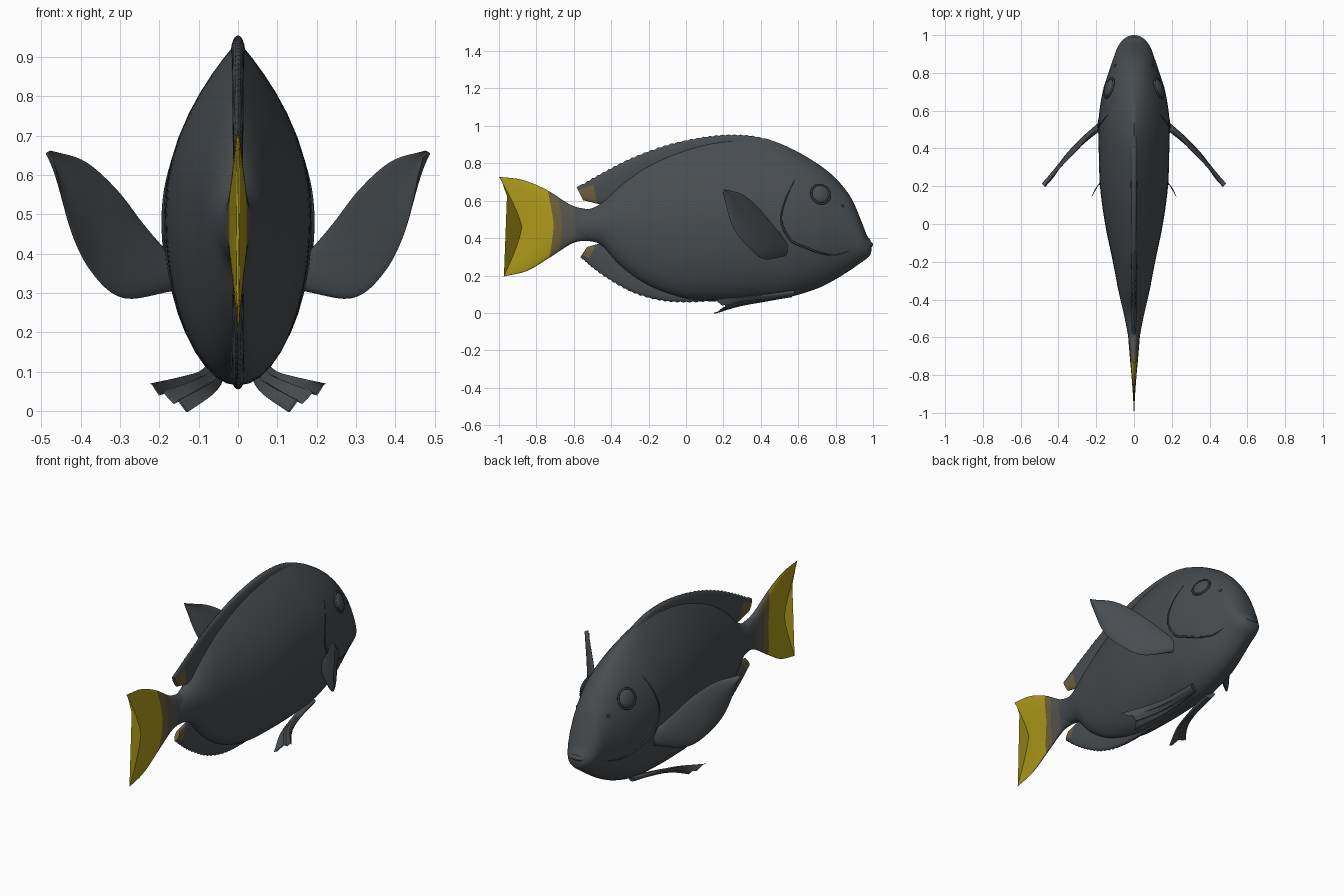
import bpy, bmesh, math
from mathutils import Vector, Matrix

if "Cube" in bpy.data.objects:
    bpy.data.objects.remove(bpy.data.objects["Cube"])


def material(name, rgb):
    m = bpy.data.materials.new(name)
    m.diffuse_color = (*rgb, 1)
    m.use_nodes = True
    m.node_tree.nodes["Principled BSDF"].inputs["Base Color"].default_value = m.diffuse_color
    return m


SLATE = material("slate grey", (0.066, 0.074, 0.081))
DARK = material("dark crease", (0.038, 0.043, 0.048))
YELLOW = material("tail yellow", (0.42, 0.32, 0.010))
BROWN = material("olive brown", (0.15, 0.115, 0.045))
TAUPE = material("taupe grey", (0.095, 0.088, 0.075))


def spline(pts, u):
    """Smooth curve through points, u from 0 to 1."""
    pts = [Vector(p) for p in pts]
    s = min(max(u, 0), 1) * (len(pts) - 1)
    i = min(int(s), len(pts) - 2)
    f = s - i
    a, b = pts[i], pts[i + 1]
    p = pts[i - 1] if i else a * 2 - b
    q = pts[i + 2] if i + 2 < len(pts) else b * 2 - a
    return 0.5 * (2 * a + (b - p) * f + (2 * p - 5 * a + 4 * b - q) * f * f
                  + (3 * a - p - 3 * b + q) * f ** 3)


def finish(name, bm, mats, mirror=False, angle=50):
    bmesh.ops.remove_doubles(bm, verts=bm.verts, dist=0.0002)
    bmesh.ops.recalc_face_normals(bm, faces=bm.faces)
    me = bpy.data.meshes.new(name)
    bm.to_mesh(me)
    bm.free()
    for m in mats:
        me.materials.append(m)
    me.shade_smooth()
    me.set_sharp_from_angle(angle=math.radians(angle))
    ob = bpy.data.objects.new(name, me)
    bpy.context.collection.objects.link(ob)
    if mirror:
        ob.modifiers.new("mirror", 'MIRROR').use_axis = (True, False, False)
    return ob


def loft(name, rings, mats=(SLATE,), rule=None, mirror=False):
    """Skin closed rings; rule(i, k) gives the material of each face."""
    bm = bmesh.new()
    vs = [[bm.verts.new(p) for p in r] for r in rings]
    n = len(rings[0])
    for i in range(len(vs) - 1):
        for k in range(n):
            f = bm.faces.new((vs[i][k], vs[i][(k + 1) % n],
                              vs[i + 1][(k + 1) % n], vs[i + 1][k]))
            if rule:
                f.material_index = rule(i, k)
    for end, i in ((vs[0], 0), (vs[-1], len(vs) - 2)):
        f = bm.faces.new(end)
        if rule:
            f.material_index = rule(i, n // 4)
    return finish(name, bm, mats, mirror)


def fin(name, edge_a, edge_b, normal, thick, mats=(SLATE,), rule=None,
        shift=None, mirror=False, cols=40, rows=12):
    """Thin lens-shaped sheet between two edges; rule(u, t), t=1 on edge_a."""
    nrm = Vector(normal).normalized()
    loop = [(-math.cos(math.pi * j / rows), 1) for j in range(rows)]
    loop += [(math.cos(math.pi * j / rows), -1) for j in range(rows)]
    rings = []
    for i in range(cols + 1):
        u = i / cols
        a, b = spline(edge_a, u), spline(edge_b, u)
        h = thick[0] + (thick[1] - thick[0]) * u
        ring = []
        for t, side in loop:
            p = b.lerp(a, (t + 1) / 2)
            if shift:
                p = p + Vector(shift(u, t, i))
            ring.append(p + nrm * side * h * math.sqrt(max(0, 1 - t * t)))
        rings.append(ring)

    def face_rule(i, k):
        t = (loop[k][0] + loop[(k + 1) % len(loop)][0]) / 2
        return rule((i + 0.5) / cols, t)
    return loft(name, rings, mats, face_rule if rule else None, mirror)


# Body stations: y, bottom z, top z, half width, top section power
STATIONS = [
    (-0.62, 0.405, 0.545, 0.026, 0.6), (-0.52, 0.385, 0.555, 0.045, 0.6),
    (-0.45, 0.36, 0.59, 0.06, 0.7), (-0.35, 0.25, 0.69, 0.083, 0.85),
    (-0.20, 0.145, 0.805, 0.112, 1.0), (0.0, 0.075, 0.89, 0.153, 1.0),
    (0.20, 0.065, 0.935, 0.18, 1.0), (0.40, 0.07, 0.935, 0.187, 0.95),
    (0.55, 0.085, 0.885, 0.188, 0.8), (0.70, 0.13, 0.80, 0.166, 0.62),
    (0.80, 0.18, 0.72, 0.135, 0.55), (0.88, 0.23, 0.62, 0.108, 0.5),
    (0.93, 0.265, 0.51, 0.09, 0.5), (0.965, 0.29, 0.42, 0.068, 0.5),
    (0.985, 0.31, 0.39, 0.045, 0.5), (0.992, 0.335, 0.365, 0.015, 0.5)]


def station(y):
    """Body station at a given y."""
    lo, hi = 0.0, 1.0
    for _ in range(30):
        mid = (lo + hi) / 2
        if spline5(mid)[0] < y:
            lo = mid
        else:
            hi = mid
    return spline5(lo)


def spline5(u):
    a = spline([s[:3] for s in STATIONS], u)
    b = spline([(s[0], s[3], s[4]) for s in STATIONS], u)
    return a[0], a[1], a[2], b[1], b[2]


def on_body(y, z, lift=0.0):
    """Point on the right flank."""
    _, b, t, w, p = station(y)
    v = (z - (b + t) / 2) / ((t - b) / 2)
    return Vector((w * max(0, 1 - v * v) ** (p if v > 0 else 0.5) + lift, y, z))


body_rings = []
for i in range(76):
    y, b, t, w, p = spline5(i / 75)
    ring = []
    for k in range(40):
        a = math.tau * k / 40
        c, s = math.cos(a), math.sin(a)
        x = math.copysign(w * abs(c) ** (2 * p if s > 0 else 1), c)
        ring.append((x, y, (b + t) / 2 + s * (t - b) / 2))
    body_rings.append(ring)
loft("body", body_rings)


# Dorsal and anal fins with finely notched edges and brown rear patches
def notched(sign):
    return lambda u, t, i: (0, 0, sign * 0.006 * (i % 2) * (t > 0.9) * (0.15 < u < 0.97))


def rear_patch(u, t):
    return 1 if u > 0.915 and t < 0.55 else 0


dorsal_edge = [(0, 0.60, 0.855), (0, 0.42, 0.935), (0, 0.25, 0.955), (0, 0.08, 0.94),
               (0, -0.1, 0.90), (0, -0.28, 0.835), (0, -0.44, 0.755), (0, -0.585, 0.672)]
dorsal_root = [(0, 0.58, 0.80), (0, 0.42, 0.86), (0, 0.25, 0.87), (0, 0.08, 0.85),
               (0, -0.1, 0.78), (0, -0.28, 0.68), (0, -0.42, 0.585), (0, -0.55, 0.602)]
fin("dorsal_fin", dorsal_edge, dorsal_root, (1, 0, 0), (0.02, 0.012),
    (SLATE, BROWN), rear_patch, notched(-1), cols=72)
anal_edge = [(0, 0.30, 0.068), (0, 0.15, 0.062), (0, 0.0, 0.055), (0, -0.14, 0.065),
             (0, -0.28, 0.105), (0, -0.40, 0.17), (0, -0.50, 0.24), (0, -0.565, 0.298)]
anal_root = [(0, 0.30, 0.12), (0, 0.15, 0.13), (0, 0.0, 0.14), (0, -0.14, 0.18),
             (0, -0.28, 0.26), (0, -0.38, 0.34), (0, -0.45, 0.37), (0, -0.53, 0.352)]
fin("anal_fin", anal_edge, anal_root, (1, 0, 0), (0.02, 0.012),
    (SLATE, BROWN), rear_patch, notched(1), cols=60)


# Tail fin: grey root, taupe and brown bands, yellow blade, dark rim
def tail_bands(u, t):
    if abs(t) > 0.97 or u < 0.23:
        return 0
    return 1 if u < 0.40 else 2 if u < 0.51 else 3


tail_top = [(0, -0.50, 0.55), (0, -0.61, 0.575), (0, -0.74, 0.655),
            (0, -0.87, 0.71), (0, -1.0, 0.728)]
tail_low = [(0, -0.50, 0.385), (0, -0.60, 0.375), (0, -0.73, 0.295),
            (0, -0.85, 0.225), (0, -0.975, 0.195)]
fin("tail_fin", tail_top, tail_low, (1, 0, 0), (0.04, 0.004),
    (SLATE, TAUPE, BROWN, YELLOW), tail_bands,
    lambda u, t, i: (0, 0.11 * u * u * (1 - abs(t) ** 1.3), 0), cols=48, rows=20)

# Pectoral fins, swept out and back
pec_top = [(0.165, 0.53, 0.385), (0.24, 0.462, 0.475), (0.31, 0.385, 0.565),
           (0.39, 0.30, 0.635), (0.475, 0.20, 0.662)]
pec_low = [(0.165, 0.53, 0.305), (0.29, 0.42, 0.287), (0.37, 0.335, 0.35),
           (0.425, 0.25, 0.46), (0.47, 0.196, 0.645)]
fin("pectoral_fin", pec_top, pec_low, (0.74, 0.67, 0), (0.02, 0.005), mirror=True,
    shift=lambda u, t, i: (0.012 * u * (1 - t * t), 0.012 * u * (1 - t * t), 0))

# Pelvic fins, spread flat below the belly
pel_out = [(0.08, 0.58, 0.115), (0.105, 0.42, 0.095), (0.15, 0.28, 0.082), (0.225, 0.14, 0.065)]
pel_in = [(0.035, 0.56, 0.09), (0.045, 0.42, 0.065), (0.07, 0.28, 0.04), (0.125, 0.145, 0.003)]
fin("pelvic_fin", pel_out, pel_in, (-0.5, 0, 0.87), (0.016, 0.003), mirror=True,
    shift=lambda u, t, i: (0, 0.07 * u ** 3 * (1 - t * t), 0.008 * u * math.sin(9 * t)))


# Fine creases on the head
def crease(name, path, radius):
    rings = []
    for i in range(41):
        u = i / 40
        c = spline(path, u)
        d = spline(path, min(u + 0.01, 1)) - spline(path, max(u - 0.01, 0))
        side = Vector((0, -d.z, d.y)).normalized()
        c = on_body(c.y, c.z)
        r = radius * (0.2 + 0.8 * math.sin(math.pi * u))
        rings.append([c + r * (math.cos(a) * Vector((1, 0, 0)) + math.sin(a) * side)
                      for a in (math.tau * k / 8 for k in range(8))])
    loft(name, rings, (DARK,), mirror=True)


crease("gill_crease", [(0, 0.58, 0.71), (0, 0.53, 0.60), (0, 0.51, 0.49), (0, 0.56, 0.39),
                       (0, 0.64, 0.35), (0, 0.72, 0.32), (0, 0.80, 0.31), (0, 0.87, 0.33)], 0.006)


# Eyes, eye rims and nostrils seated on the flanks
def seat(y, z):
    du = on_body(y + 0.02, z) - on_body(y - 0.02, z)
    dv = on_body(y, z + 0.02) - on_body(y, z - 0.02)
    rot = du.cross(dv).to_track_quat('Z', 'Y').to_matrix().to_4x4()
    return Matrix.Translation(on_body(y, z)) @ rot


def dome(name, mat, matrix, size, mirror=True):
    bm = bmesh.new()
    bmesh.ops.create_uvsphere(bm, u_segments=24, v_segments=14, radius=1,
                              matrix=matrix @ Matrix.Diagonal((*size, 1)))
    finish(name, bm, (mat,), mirror)


eye = seat(0.72, 0.635)
dome("eye", SLATE, eye, (0.049, 0.049, 0.018))
rim = [[eye @ Vector(((0.053 + 0.006 * math.cos(b)) * math.cos(a),
                      (0.053 + 0.006 * math.cos(b)) * math.sin(a), 0.006 * math.sin(b)))
        for b in (math.tau * k / 8 for k in range(8))]
       for a in (math.tau * i / 32 for i in range(33))]
loft("eye_rim", rim, (DARK,), mirror=True)
dome("nostril", DARK, seat(0.84, 0.575), (0.009, 0.009, 0.004))

# Lips with a dark mouth gap
dome("upper_lip", SLATE, Matrix.Translation((0, 0.955, 0.365)), (0.062, 0.045, 0.022), False)
dome("lower_lip", SLATE, Matrix.Translation((0, 0.94, 0.312)), (0.056, 0.042, 0.02), False)
dome("mouth_gap", DARK, Matrix.Translation((0, 0.945, 0.339)), (0.064, 0.047, 0.009), False)
